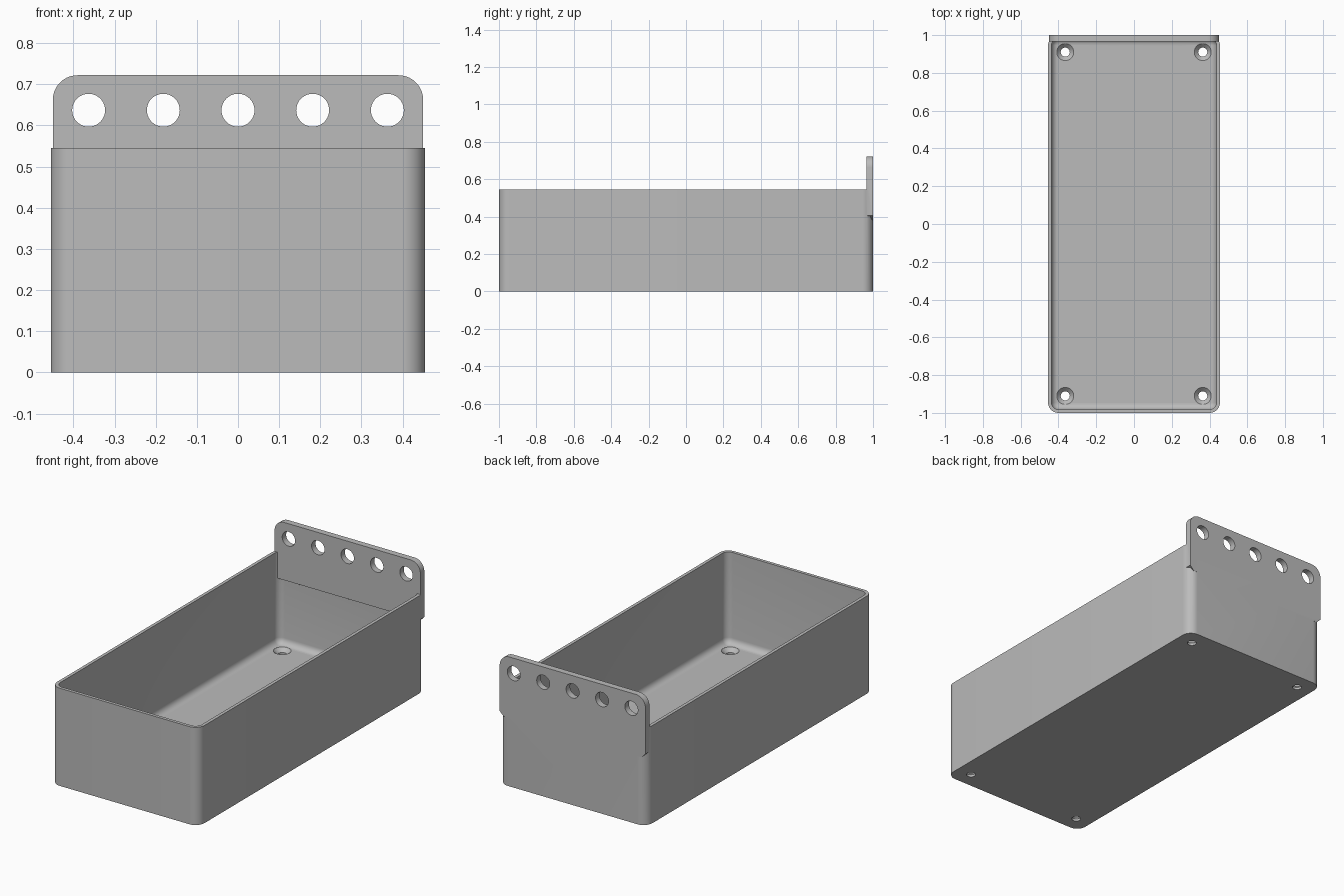
import bpy, bmesh
from math import pi, sin, cos, radians

cube = bpy.data.objects.get("Cube")
if cube:
    bpy.data.objects.remove(cube)

HALF_W, HALF_L, HEIGHT = 0.455, 1.0, 0.545
CORNER, WALL, FLOOR, FILLET = 0.055, 0.018, 0.034, 0.035
PLATE_FRONT = 0.965

grey = bpy.data.materials.new("plain grey")
grey.use_nodes = True
grey.diffuse_color = (0.5, 0.5, 0.5, 1)
grey.node_tree.nodes["Principled BSDF"].inputs["Base Color"].default_value = (0.5, 0.5, 0.5, 1)


def arc(cx, cy, r, start, steps=10):
    """Quarter turn of points around a corner centre."""
    return [(cx + r * cos(start + i * pi / 2 / steps), cy + r * sin(start + i * pi / 2 / steps))
            for i in range(steps + 1)]


def rounded_rect(inset):
    w, l, r = HALF_W - inset, HALF_L - inset, max(CORNER - inset, 0.008)
    a, b = w - r, l - r
    return arc(a, b, r, 0) + arc(-a, b, r, pi / 2) + arc(-a, -b, r, pi) + arc(a, -b, r, 1.5 * pi)


def loft(name, rings):
    """Closed solid through a list of equal-length point rings."""
    bm = bmesh.new()
    loops = [[bm.verts.new(p) for p in ring] for ring in rings]
    for lo, hi in zip(loops, loops[1:]):
        for i in range(len(lo)):
            j = (i + 1) % len(lo)
            bm.faces.new((lo[i], lo[j], hi[j], hi[i]))
    bm.faces.new(loops[0][::-1])
    bm.faces.new(loops[-1])
    bmesh.ops.recalc_face_normals(bm, faces=bm.faces)
    mesh = bpy.data.meshes.new(name)
    bm.to_mesh(mesh)
    bm.free()
    mesh.materials.append(grey)
    obj = bpy.data.objects.new(name, mesh)
    bpy.context.collection.objects.link(obj)
    return obj


def combine(target, other, operation):
    mod = target.modifiers.new(operation.lower(), 'BOOLEAN')
    mod.operation, mod.solver, mod.object = operation, 'EXACT', other
    bpy.context.view_layer.objects.active = target
    bpy.ops.object.modifier_apply(modifier=mod.name)
    bpy.data.objects.remove(other)


def circle(r, n=40):
    return [(r * cos(2 * pi * i / n), r * sin(2 * pi * i / n)) for i in range(n)]


# Open tray: outer wall, rim, inner wall, filleted floor
levels = [(0, 0), (0, HEIGHT), (WALL, HEIGHT)]
for i in range(7):
    t = i * pi / 12
    levels.append((WALL + FILLET * (1 - cos(t)), FLOOR + FILLET * (1 - sin(t))))
tray = loft("tray", [[(x, y, z) for x, y in rounded_rect(inset)] for inset, z in levels])

# Hanging plate: rounded top corners, tapered bottom edge
PW, TOP, R = 0.45, 0.722, 0.06
outline = (arc(PW - R, TOP - R, R, 0) + arc(-PW + R, TOP - R, R, pi / 2)
           + [(-PW, 0.405), (-PW + 0.025, 0.38), (PW - 0.025, 0.38), (PW, 0.405)])
plate = loft("hanging_plate", [
    [(x, PLATE_FRONT, z + (0.02 if z < 0.39 else 0)) for x, z in outline],
    [(x, HALF_L, z) for x, z in outline]])
combine(tray, plate, 'UNION')

# Row of five round holes through the plate
for i in range(-2, 3):
    cutter = loft("plate_hole", [[(i * 0.1815 + x, y, 0.637 + z) for x, z in circle(0.04)]
                                 for y in (0.9, 1.1)])
    combine(tray, cutter, 'DIFFERENCE')

# Countersunk screw holes in the floor
for sx in (-1, 1):
    for sy in (-1, 1):
        cutter = loft("screw_hole", [[(sx * 0.364 + x, sy * 0.91 + y, z) for x, y in circle(r)]
                      for r, z in ((0.024, -0.05), (0.024, FLOOR - 0.021),
                                   (0.045, FLOOR), (0.045, FLOOR + 0.02))])
        combine(tray, cutter, 'DIFFERENCE')

tray.name = "tray_with_hanging_plate"
bpy.ops.object.select_all(action='DESELECT')
tray.select_set(True)
bpy.context.view_layer.objects.active = tray
bpy.ops.object.shade_smooth_by_angle(angle=radians(30))
